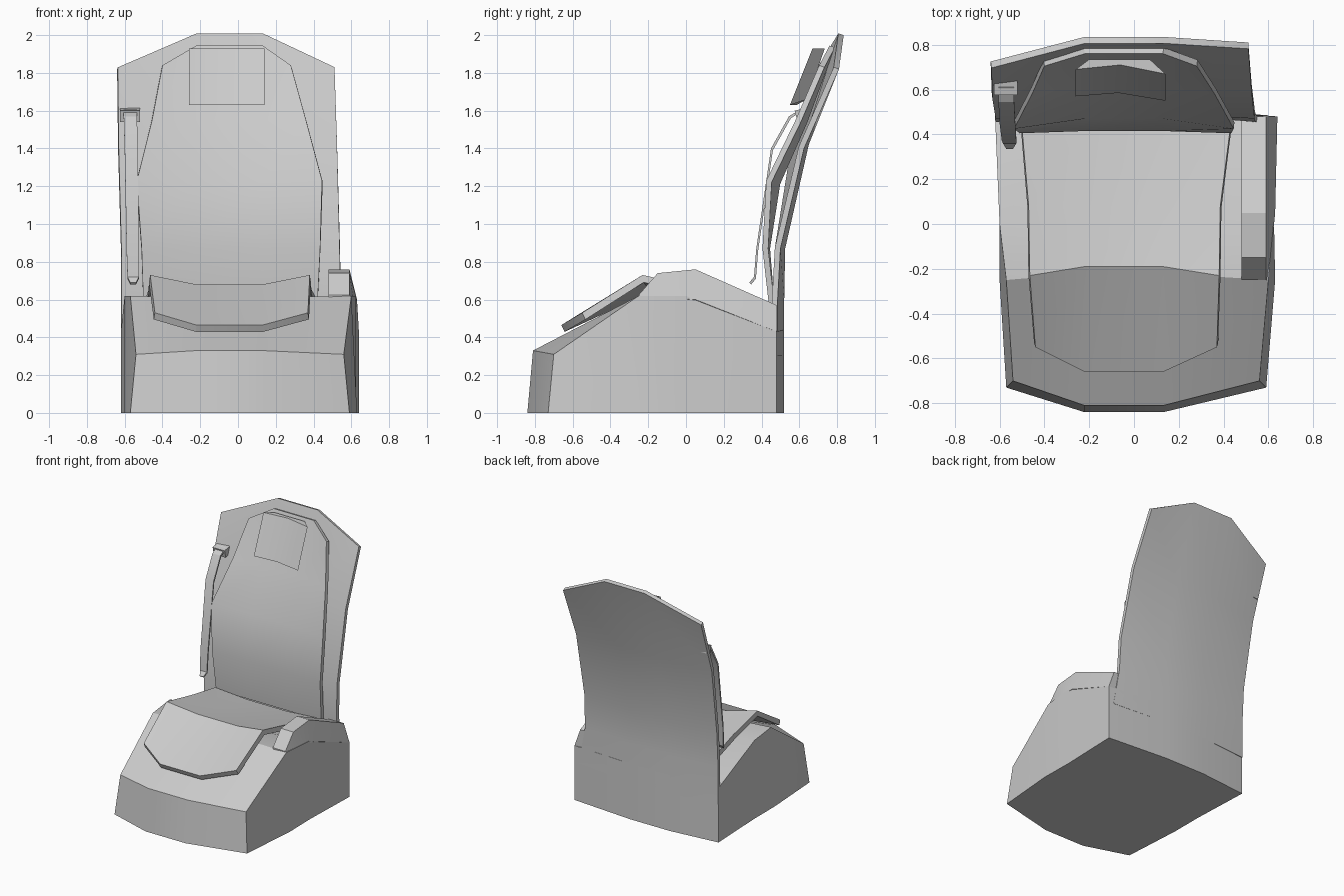
import bpy, bmesh, math

XM = (-0.22, 0.13)          # the two inner columns shared by every panel


def finish(name, verts, faces, thick=0.0, offset=1, angle=28):
    me = bpy.data.meshes.new(name)
    me.from_pydata(verts, [], faces)
    ob = bpy.data.objects.new(name, me)
    bpy.context.collection.objects.link(ob)
    bpy.ops.object.select_all(action='DESELECT')
    ob.select_set(True)
    bpy.context.view_layer.objects.active = ob
    if thick:
        m = ob.modifiers.new("thickness", 'SOLIDIFY')
        m.thickness, m.offset = thick, offset
        bpy.ops.object.modifier_apply(modifier=m.name)
    else:
        bm = bmesh.new()
        bm.from_mesh(me)
        bmesh.ops.recalc_face_normals(bm, faces=bm.faces)
        bm.to_mesh(me)
        bm.free()
    bpy.ops.object.shade_smooth_by_angle(angle=math.radians(angle))
    return ob


def grid(rows):
    """Row: x left, x right, y edge, y middle, z edge, z middle [, extra y on the right]."""
    verts = []
    for xl, xr, ye, ym, ze, zm, *dy in rows:
        verts += [(xl, ye, ze), (XM[0], ym, zm), (XM[1], ym, zm),
                  (xr, ye + (dy[0] if dy else 0), ze)]
    faces = [(r * 4 + c, r * 4 + c + 1, r * 4 + c + 5, r * 4 + c + 4)
             for r in range(len(rows) - 1) for c in range(3)]
    return verts, faces


def sheet(name, rows, thick, offset):
    return finish(name, *grid(rows), thick, offset)


def loft(name, sections):
    n, k = len(sections[0]), len(sections)
    faces = [(s * n + i, s * n + (i + 1) % n, (s + 1) * n + (i + 1) % n, (s + 1) * n + i)
             for s in range(k - 1) for i in range(n)]
    faces += [tuple(range(n)), tuple(range((k - 1) * n, k * n))]
    return finish(name, [p for s in sections for p in s], faces)


# Base: curved top dropped down to a flat bottom
rows = [(-0.54, 0.56, -0.70, -0.81, 0.31, 0.33),
        (-0.57, 0.60, -0.25, -0.22, 0.62, 0.61),
        (-0.60, 0.625, 0.0, 0.0, 0.62, 0.58),
        (-0.62, 0.64, 0.48, 0.52, 0.43, 0.44)]
verts, faces = grid(rows)
ring = [0, 1, 2, 3, 7, 11, 15, 14, 13, 12, 8, 4]
start = len(verts)
for i in ring:
    x, y, z = verts[i]
    front = i < 4
    side = 0.03 if i in (3, 7) else -0.03 if i in (0, 4) else 0
    verts.append((x + side, y - (0.03 if front else 0), 0))
n = len(ring)
for j in range(n):
    k = (j + 1) % n
    faces.append((ring[j], ring[k], start + k, start + j))
faces.append(tuple(range(start, start + n)))
finish("base", verts, faces)

# Backrest shell
sheet("back_shell", [
    (-0.62, 0.60, 0.485, 0.52, 0.30, 0.30),
    (-0.62, 0.545, 0.485, 0.52, 0.60, 0.60),
    (-0.62, 0.54, 0.50, 0.525, 0.87, 0.87),
    (-0.635, 0.525, 0.585, 0.65, 1.40, 1.42, 0.04),
    (-0.64, 0.51, 0.725, 0.835, 1.82, 2.0, 0.085)], 0.03, 1)

# Back cushion
sheet("back_cushion", [
    (-0.50, 0.42, 0.44, 0.44, 0.56, 0.56),
    (-0.51, 0.435, 0.405, 0.415, 0.87, 0.87),
    (-0.535, 0.445, 0.425, 0.47, 1.23, 1.22),
    (-0.455, 0.36, 0.58, 0.615, 1.55, 1.55),
    (-0.40, 0.28, 0.705, 0.76, 1.84, 1.945)], 0.03, -1)

# Seat cushion
sheet("seat_cushion", [
    (-0.44, 0.37, -0.55, -0.66, 0.53, 0.465),
    (-0.465, 0.38, -0.23, -0.19, 0.73, 0.68),
    (-0.47, 0.385, 0.08, 0.08, 0.66, 0.62),
    (-0.50, 0.43, 0.43, 0.43, 0.58, 0.56)], 0.04, -1)

# Headrest pad
loft("headrest", [
    [(-0.26, 0.57, 1.63), (-0.07, 0.585, 1.63), (0.14, 0.55, 1.63),
     (0.08, 0.64, 1.66), (-0.20, 0.64, 1.66)],
    [(-0.26, 0.69, 1.93), (-0.06, 0.71, 1.93), (0.14, 0.67, 1.93),
     (0.07, 0.735, 1.93), (-0.20, 0.735, 1.93)]])

# Raised armrest on one side: y, top z, lower z, outer x
loft("armrest", [
    [(0.48, y, zt), (0.59, y, zt), (xo, y, zb), (0.48, y, zb - 0.12)]
    for y, zt, zb, xo in [(-0.25, 0.625, 0.61, 0.60), (-0.15, 0.74, 0.61, 0.61),
                          (0.05, 0.76, 0.60, 0.63), (0.48, 0.57, 0.43, 0.64)]])

# Hanging strap: left x, right x, y, z
loft("strap", [
    [(a, y, z), (b, y, z), (b, y + 0.01, z - 0.01), (a, y + 0.01, z - 0.01)]
    for a, b, y, z in [(-0.57, -0.54, 0.335, 0.69), (-0.585, -0.525, 0.36, 0.72),
                       (-0.59, -0.525, 0.372, 0.87), (-0.60, -0.53, 0.45, 1.40),
                       (-0.605, -0.535, 0.545, 1.57), (-0.605, -0.535, 0.61, 1.61)]])

# Strap bracket
loft("strap_bracket", [
    [(x, 0.575, 1.60), (x, 0.64, 1.615), (x, 0.645, 1.56), (x, 0.59, 1.54)]
    for x in (-0.625, -0.52)])
